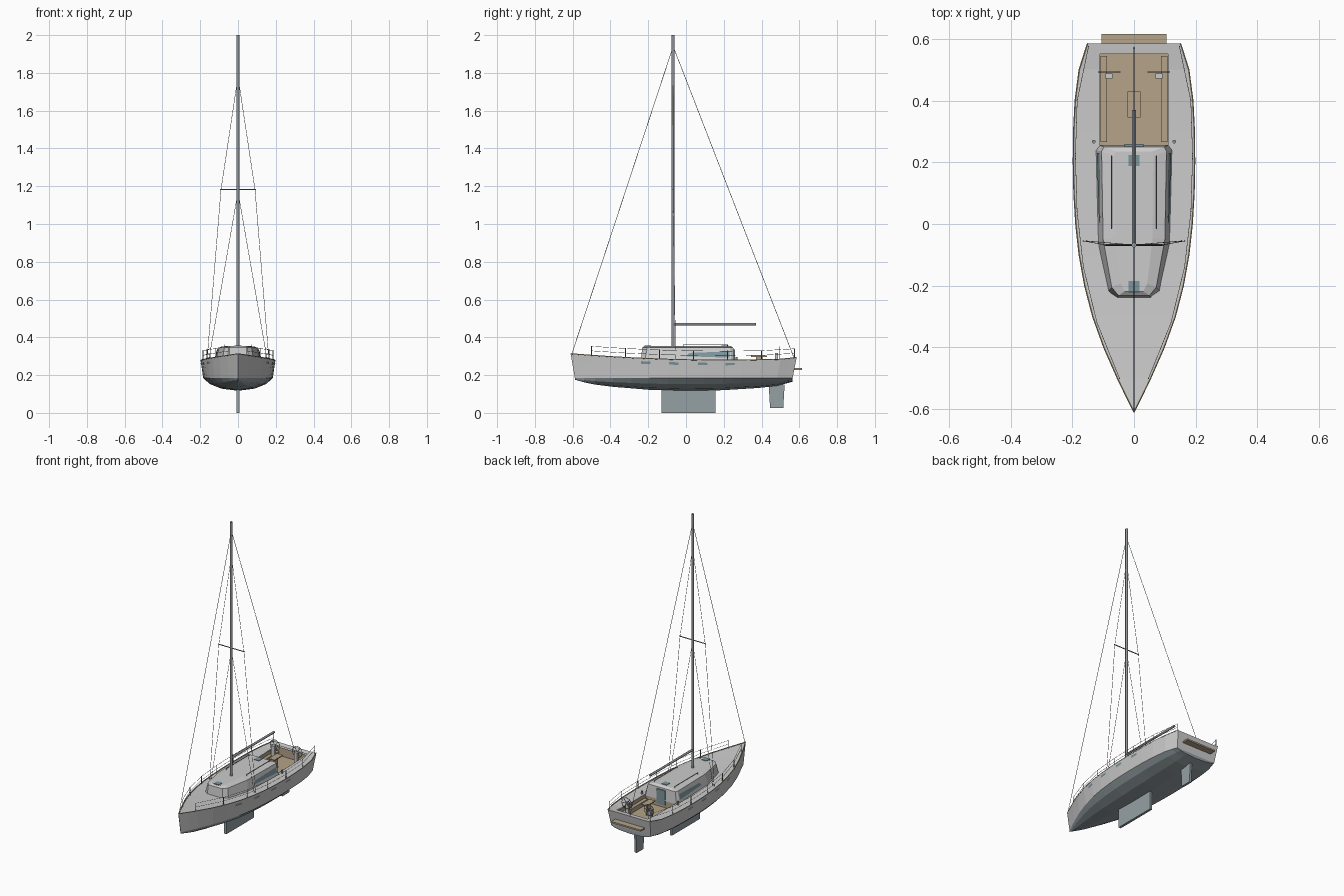
import bpy, bmesh, math
from mathutils import Vector, Matrix

if "Cube" in bpy.data.objects:
    bpy.data.objects.remove(bpy.data.objects["Cube"])

COLORS = {"teak": (0.46, 0.37, 0.25, 1), "under": (0.3, 0.35, 0.37, 1),
          "metal": (0.28, 0.3, 0.31, 1), "glass": (0.2, 0.3, 0.33, 1), "grey": (0.7, 0.7, 0.69, 1)}
MATS = {}


def finish(name, bm, col):
    bmesh.ops.recalc_face_normals(bm, faces=bm.faces)
    me = bpy.data.meshes.new(name)
    bm.to_mesh(me)
    bm.free()
    ob = bpy.data.objects.new(name, me)
    bpy.context.collection.objects.link(ob)
    if col not in MATS:
        MATS[col] = bpy.data.materials.new(col)
        MATS[col].diffuse_color = COLORS[col]
    me.materials.append(MATS[col])
    return ob


def mesh(name, verts, faces, col):
    bm = bmesh.new()
    vs = [bm.verts.new(v) for v in verts]
    for f in faces:
        bm.faces.new([vs[i] for i in f])
    bmesh.ops.remove_doubles(bm, verts=bm.verts, dist=1e-5)
    return finish(name, bm, col)


def boxes(name, items, col):
    """Each item: x0, x1, y0, y1, z0, z1."""
    bm = bmesh.new()
    for x0, x1, y0, y1, z0, z1 in items:
        m = Matrix.Translation(((x0 + x1) / 2, (y0 + y1) / 2, (z0 + z1) / 2)) @ \
            Matrix.Diagonal((abs(x1 - x0), y1 - y0, z1 - z0, 1))
        bmesh.ops.create_cube(bm, size=1, matrix=m)
    finish(name, bm, col)


def rods(name, paths, r, col="metal", n=6):
    """Straight tubes along each polyline."""
    bm = bmesh.new()
    for path in paths:
        for a, b in zip(path, path[1:]):
            a, b = Vector(a), Vector(b)
            d = b - a
            m = Matrix.Translation((a + b) / 2) @ d.to_track_quat('Z', 'Y').to_matrix().to_4x4()
            bmesh.ops.create_cone(bm, cap_ends=True, segments=n, radius1=r, radius2=r,
                                  depth=d.length, matrix=m)
    return finish(name, bm, col)


def lerp(table, y):
    for (a, p), (b, q) in zip(table, table[1:]):
        if y <= b:
            return p + (q - p) * (y - a) / (b - a)
    return table[-1][1]


def mirror(path):
    return [path, [(-x, y, z) for x, y, z in path]]


# Hull lines: half beam, keel depth and deck height along y
BEAM = [(-.61, .001), (-.56, .026), (-.5, .055), (-.4, .099), (-.3, .135), (-.2, .161), (-.1, .179),
        (0, .19), (.1, .196), (.2, .198), (.3, .197), (.4, .192), (.5, .179), (.585, .152)]
KEEL = [(-.61, .176), (-.56, .162), (-.5, .15), (-.4, .138), (-.2, .122), (0, .117), (.2, .12),
        (.4, .132), (.5, .143), (.585, .165)]
CHINE = .185
C0, C1, CW, CF = .255, .55, .11, .225      # cockpit ends, half width, floor
STATIONS = sorted({y for y, _ in BEAM} | {C0, C1})


def sheer(y):
    return .277 + .034 * ((y - .2) / .81) ** 2 + (.006 if y > .5 else 0) * (y - .5) / .085


def side_pt(y, t):
    """Topsides point: t = 0 at deck, 1 at chine."""
    return (lerp(BEAM, y) * (1 - .07 * t), y * (1 - .035 * t), sheer(y) + (CHINE - sheer(y)) * t)


def loft(rows, faces, verts):
    base, n = len(verts), len(rows[0])
    for row in rows:
        verts += row
    for i in range(len(rows) - 1):
        for j in range(n - 1):
            a = base + i * n + j
            faces.append((a, a + 1, a + n + 1, a + n))
    return [base + (len(rows) - 1) * n + j for j in range(n)]


# Topsides, transom and deck with the cockpit opening
verts, faces = [], []
ends = []
for s in (1, -1):
    rows = [[(s * p[0], p[1], p[2]) for p in (side_pt(y, 0), side_pt(y, .5), side_pt(y, 1))] for y in STATIONS]
    ends.append(loft(rows, faces, verts))
faces.append(ends[0] + ends[1][::-1])
for a, b in zip(STATIONS, STATIONS[1:]):
    inner = CW if a >= C0 and b <= C1 else 0
    for s in (1, -1):
        i = len(verts)
        verts += [(s * lerp(BEAM, a), a, sheer(a)), (s * inner, a, sheer(a)),
                  (s * inner, b, sheer(b)), (s * lerp(BEAM, b), b, sheer(b))]
        faces.append((i, i + 1, i + 2, i + 3))
mesh("hull_and_deck", verts, faces, "grey")

# Underwater hull
verts, faces, rows = [], [], []
for y in STATIONS:
    w, k, yy = lerp(BEAM, y) * .93, lerp(KEEL, y), y * .965
    half = [(w, CHINE), (w * .82, k + .52 * (CHINE - k)), (w * .5, k + .17 * (CHINE - k))]
    rows.append([(x, yy, z) for x, z in half] + [(0, yy, k)] + [(-x, yy, z) for x, z in half[::-1]])
faces.append(loft(rows, faces, verts))
mesh("hull_bottom", verts, faces, "under")

# Toe rail
rods("toe_rail", mirror([(lerp(BEAM, y) - .002, y, sheer(y) + .002) for y in STATIONS]), .003, "teak")

# Keel fin and rudder
boxes("keel_fin", [(-.008, .008, -.13, .155, 0, .125)], "under")
prof = [(.445, .025), (.515, .025), (.522, .15), (.438, .15)]
mesh("rudder", [(s * .007, y, z) for s in (1, -1) for y, z in prof],
     [(0, 1, 2, 3), (4, 5, 6, 7)] + [(i, (i + 1) % 4, (i + 1) % 4 + 4, i + 4) for i in range(4)], "under")

# Cockpit well, benches, table and stern platform
zt = sheer(.4)
well = [(x, y, z) for z in (CF, zt) for x, y in ((-CW, C0), (CW, C0), (CW, C1), (-CW, C1))]
mesh("cockpit_well", well, [(0, 1, 2, 3)] + [(i, (i + 1) % 4, (i + 1) % 4 + 4, i + 4) for i in range(4)], "teak")
boxes("cockpit_benches", [(s * .087, s * .109, .265, .545, CF, .255) for s in (1, -1)], "teak")
boxes("cockpit_table", [(-.021, .021, .345, .43, .297, .303), (-.005, .005, .37, .405, CF, .297)], "teak")
boxes("stern_platform", [(-.105, .105, .56, .615, .228, .238)], "teak")

# Steering pedestals and wheels
boxes("steering_pedestals", [(s * .07, s * .093, .472, .488, CF, .318) for s in (1, -1)], "grey")
wheels = []
for s in (1, -1):
    ring = [(s * .08 + .035 * math.cos(a), .493, .315 + .035 * math.sin(a))
            for a in [math.tau * i / 20 for i in range(21)]]
    wheels += [ring] + [[ring[i], ring[i + 10]] for i in (0, 3, 7)]
rods("steering_wheels", wheels, .0018)

# Cabin trunk: base ring, roof ring and crowned roof
base = [(.055, -.24), (.085, -.22), (.118, -.065), (.125, .24), (.112, .256)]
roof = [(.05, -.232), (.072, -.205), (.1, -.05), (.105, .235), (.098, .25)]
crown = [(x * .6, y * .94) for x, y in roof]
verts = []
for ring, z in ((base, .268), (roof, .345), (crown, .355)):
    verts += [(x, y, z) for x, y in ring] + [(-x, y, z) for x, y in ring[::-1]]
faces = [(r * 10 + i, r * 10 + (i + 1) % 10, r * 10 + 10 + (i + 1) % 10, r * 10 + 10 + i)
         for r in (0, 1) for i in range(10)] + [tuple(range(20, 30))]
mesh("cabin", verts, faces, "grey")


# Windows: long cabin panes and small hull ports
def panes(name, quads):
    vs, fs = [], []
    for q in quads:
        for path in mirror(q):
            i = len(vs)
            vs += path
            fs.append((i, i + 1, i + 2, i + 3))
    mesh(name, vs, fs, "glass")


def cabin_pt(y, z):
    t = (z - .268) / .077
    b, r = .118 + .023 * (y + .065), .1 + .0175 * (y + .05)
    return (b + (r - b) * t + .0015, y, z)


panes("cabin_windows", [[cabin_pt(0, .3), cabin_pt(.23, .292), cabin_pt(.23, .325), cabin_pt(.02, .318)]])
ports = []
for c in (-.215, -.065, .09, .235):
    q = [side_pt(c + dy, t) for dy, t in ((-.025, .13), (.025, .13), (.025, .27), (-.025, .27))]
    ports.append([(x + .0015, y, z) for x, y, z in q])
panes("hull_ports", ports)
boxes("roof_hatches", [(-.018, .018, y - .018, y + .018, .345, .358) for y in (-.203, .206)], "glass")
boxes("companionway_door", [(-.03, .03, .25, .259, .24, .335)], "glass")

# Roof handrails and winches
rods("roof_handrails", mirror([(.073, -.015, .35), (.073, -.015, .361), (.073, .22, .361), (.073, .22, .35)]), .002)
rods("winches", mirror([(.13, .267, .275), (.13, .267, .297)]), .006, n=12)

# Mast, boom and spreaders
MY = -.068
for name, a, b, r in (("mast", (0, MY, .34), (0, MY, 2), .008),
                      ("boom", (0, MY, .47), (0, .37, .47), .007)):
    ob = rods(name, [[a, b]], r, n=16)
    for p in ob.data.polygons:
        p.use_smooth = len(p.vertices) == 4
rods("spreaders", [[(-.095, MY, 1.182), (.095, MY, 1.182)]], .003, n=8)

# Standing rigging
rods("forestay", [[(0, -.605, .31), (0, MY, 1.94)]], .0014)
rods("backstay", [[(0, .575, .283), (0, MY, 1.94)]], .0014)
rods("upper_shrouds", mirror([(0, MY, 1.78), (.09, MY, 1.182), (.164, -.055, .28)]), .0012)
rods("lower_shrouds", mirror([(0, MY, 1.17), (.155, -.055, .28)]), .0012)

# Stanchions and lifelines
POSTS = (-.5, -.32, -.14, .04, .22, .4, .575)


def rail(y, h):
    return (lerp(BEAM, y) - .008, y, sheer(y) + h)


rods("stanchions", [p for y in POSTS for p in mirror([rail(y, 0), rail(y, .052)])], .002)
rods("lifelines", [p for h in (.026, .05) for p in mirror([rail(y, h) for y in POSTS])], .001)

for m in bpy.data.materials:
    if m.users and not m.is_grease_pencil:
        m.use_nodes = True
        m.node_tree.nodes["Principled BSDF"].inputs["Base Color"].default_value = m.diffuse_color
